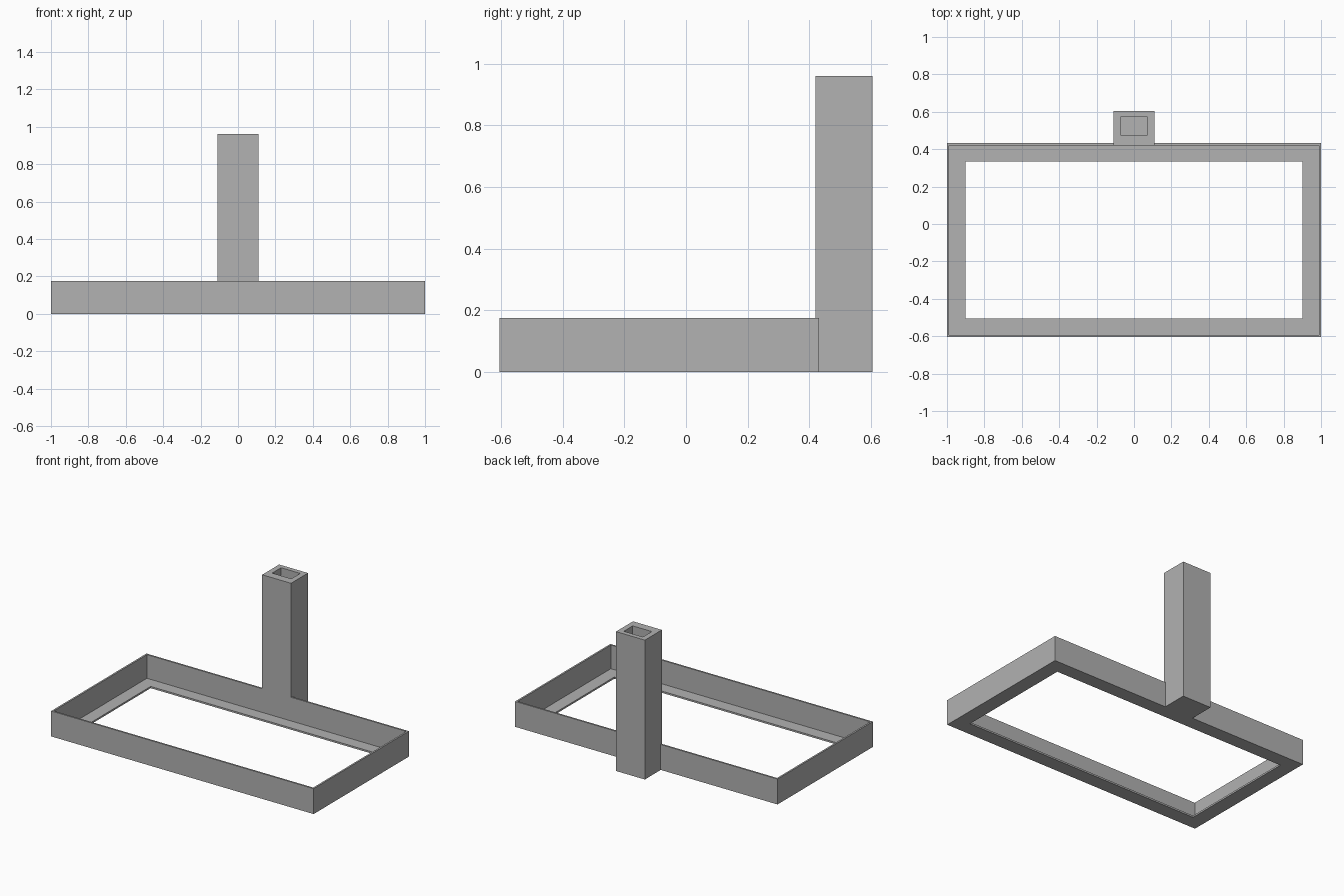
import bpy
import bmesh

cube = bpy.data.objects.get("Cube")
if cube:
    bpy.data.objects.remove(cube, do_unlink=True)

grey = bpy.data.materials.new("plain_grey")
grey.use_nodes = True
colour = (0.445, 0.445, 0.445, 1)
grey.diffuse_color = colour
grey.node_tree.nodes["Principled BSDF"].inputs["Base Color"].default_value = colour


def rectangle_shell(name, sections, closed):
    """Join stacked rectangles (half width, front y, back y, z) into a shell;
    closed joins last to first, otherwise both ends are capped."""
    bm = bmesh.new()
    loops = [[bm.verts.new(p) for p in
              ((-w, f, z), (w, f, z), (w, b, z), (-w, b, z))]
             for w, f, b, z in sections]
    pairs = list(zip(loops, loops[1:]))
    if closed:
        pairs.append((loops[-1], loops[0]))
    else:
        bm.faces.new(loops[0])
        bm.faces.new(loops[-1])
    for a, b in pairs:
        for i in range(4):
            j = (i + 1) % 4
            bm.faces.new((a[i], a[j], b[j], b[i]))
    bmesh.ops.recalc_face_normals(bm, faces=bm.faces)
    mesh = bpy.data.meshes.new(name)
    bm.to_mesh(mesh)
    bm.free()
    mesh.materials.append(grey)
    obj = bpy.data.objects.new(name, mesh)
    bpy.context.collection.objects.link(obj)
    return obj


FRONT, BACK, RIM, WALL, LEDGE = -0.605, 0.432, 0.175, 0.012, 0.012
POST_TOP = 0.96

# Tray frame: thin upright walls with an inward ledge around the open floor
outer = (1.0, FRONT, BACK)
inner = (1.0 - WALL, FRONT + WALL, BACK - WALL)
opening = (0.9, FRONT + 0.1, BACK - 0.097)
rectangle_shell("tray_frame", [
    (*outer, 0), (*outer, RIM), (*inner, RIM),
    (*inner, LEDGE), (*opening, LEDGE), (*opening, 0)], closed=True)

# Hollow upright post, flush with the inside of the back wall, closed at the base
post = (0.11, BACK - WALL, 0.605)
socket = (0.073, 0.476, 0.573)
rectangle_shell("hollow_post", [
    (*post, 0), (*post, POST_TOP),
    (*socket, POST_TOP), (*socket, LEDGE)], closed=False)
